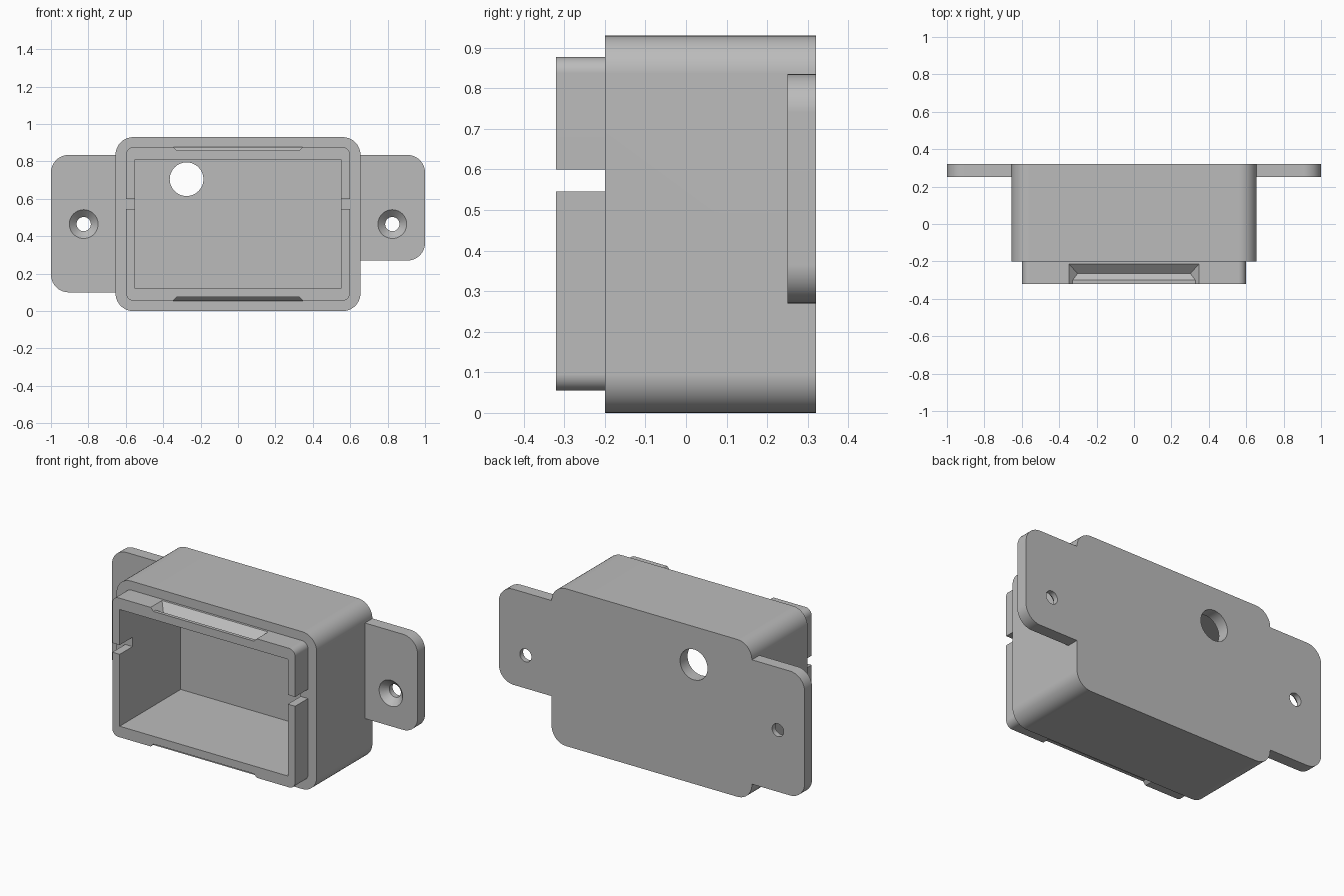
import bpy
import bmesh
from math import cos, sin, pi, radians
from mathutils import Matrix

cube = bpy.data.objects.get("Cube")
if cube:
    bpy.data.objects.remove(cube, do_unlink=True)

grey = bpy.data.materials.new("plain grey")
grey.use_nodes = True
grey.diffuse_color = (0.5, 0.5, 0.5, 1)
grey.node_tree.nodes["Principled BSDF"].inputs["Base Color"].default_value = (0.5, 0.5, 0.5, 1)


def finish(name, bm):
    bmesh.ops.recalc_face_normals(bm, faces=bm.faces)
    mesh = bpy.data.meshes.new(name)
    bm.to_mesh(mesh)
    bm.free()
    mesh.materials.append(grey)
    ob = bpy.data.objects.new(name, mesh)
    bpy.context.collection.objects.link(ob)
    return ob


def slab(name, x, y, z, left=0, right=0, steps=10):
    """Upright plate between x, y and z limits, with rounded left and right corners."""
    corners = [(x[1], z[1], -1, -1, right, 0), (x[0], z[1], 1, -1, left, 1),
               (x[0], z[0], 1, 1, left, 2), (x[1], z[0], -1, 1, right, 3)]
    bm = bmesh.new()
    ring = []
    for cx, cz, sx, sz, r, quarter in corners:
        for i in range(steps + 1 if r else 1):
            a = (quarter + i / steps) * pi / 2
            px = cx + sx * r + r * cos(a)
            pz = cz + sz * r + r * sin(a)
            ring.append(bm.verts.new((px, y[0], pz)))
    face = bm.faces.new(ring)
    extruded = bmesh.ops.extrude_face_region(bm, geom=[face])["geom"]
    moved = [v for v in extruded if isinstance(v, bmesh.types.BMVert)]
    bmesh.ops.translate(bm, verts=moved, vec=(0, y[1] - y[0], 0))
    return finish(name, bm)


def drill(name, x, z, y, r_front, r_back):
    """Cylinder or cone along y."""
    bm = bmesh.new()
    place = Matrix.Translation((x, sum(y) / 2, z)) @ Matrix.Rotation(-pi / 2, 4, "X")
    bmesh.ops.create_cone(bm, cap_ends=True, segments=48, radius1=r_front,
                          radius2=r_back, depth=y[1] - y[0], matrix=place)
    return finish(name, bm)


def groove(name, z, side):
    """V-shaped catch groove with sloping ends; side is the outward z direction."""
    profile = [(-0.34, -0.01), (-0.214, -0.01), (-0.214, 0), (-0.265, 0.045),
               (-0.30, 0.019), (-0.34, 0.019), (-0.34, 0)]
    bm = bmesh.new()
    ends = [[bm.verts.new((s * (0.347 - max(d, 0)), y, z - side * d))
             for y, d in profile] for s in (-1, 1)]
    n = len(profile)
    for i in range(n):
        j = (i + 1) % n
        bm.faces.new((ends[0][i], ends[0][j], ends[1][j], ends[1][i]))
    for e in ends:
        bm.faces.new((e[0], e[1], e[2], e[6]))
        bm.faces.new(e[2:7])
    return finish(name, bm)


def combine(target, tool, operation):
    mod = target.modifiers.new(operation.lower(), "BOOLEAN")
    mod.operation = operation
    mod.solver = "EXACT"
    mod.object = tool
    bpy.context.view_layer.objects.active = target
    bpy.ops.object.modifier_apply(modifier=mod.name)
    bpy.data.objects.remove(tool, do_unlink=True)


# Box, front lip and the two uneven mounting ears
box = slab("mounting_box", (-0.655, 0.655), (-0.2, 0.32), (0, 0.93), 0.095, 0.095)
solids = [
    slab("lip", (-0.598, 0.598), (-0.32, -0.1), (0.055, 0.877), 0.04, 0.04),
    slab("left_ear", (0.6, 1.0), (0.25, 0.32), (0.27, 0.835), 0, 0.095),
    slab("right_ear", (-1.0, -0.6), (0.25, 0.32), (0.10, 0.835), 0.095, 0),
]
for part in solids:
    combine(box, part, "UNION")

# Cavity, cable hole, side notches, catch grooves and countersunk screw holes
cutters = [
    slab("cavity", (-0.55, 0.55), (-0.4, 0.25), (0.12, 0.81)),
    drill("cable_hole", -0.275, 0.705, (0.1, 0.4), 0.09, 0.09),
    groove("top_groove", 0.877, 1),
    groove("bottom_groove", 0.055, -1),
]
for s in (-1, 1):
    cutters += [
        slab("notch", sorted((s * 0.5, s * 0.7)), (-0.4, -0.2), (0.545, 0.60)),
        drill("screw_hole", s * 0.825, 0.465, (0.2, 0.4), 0.038, 0.038),
        drill("countersink", s * 0.825, 0.465, (0.24, 0.29), 0.087, 0.037),
    ]
for part in cutters:
    combine(box, part, "DIFFERENCE")

# Smooth rounded corners, flat large faces
bpy.ops.object.select_all(action="DESELECT")
box.select_set(True)
bpy.context.view_layer.objects.active = box
bpy.ops.object.shade_smooth_by_angle(angle=radians(30))
weighted = box.modifiers.new("flat_faces", "WEIGHTED_NORMAL")
weighted.keep_sharp = True
